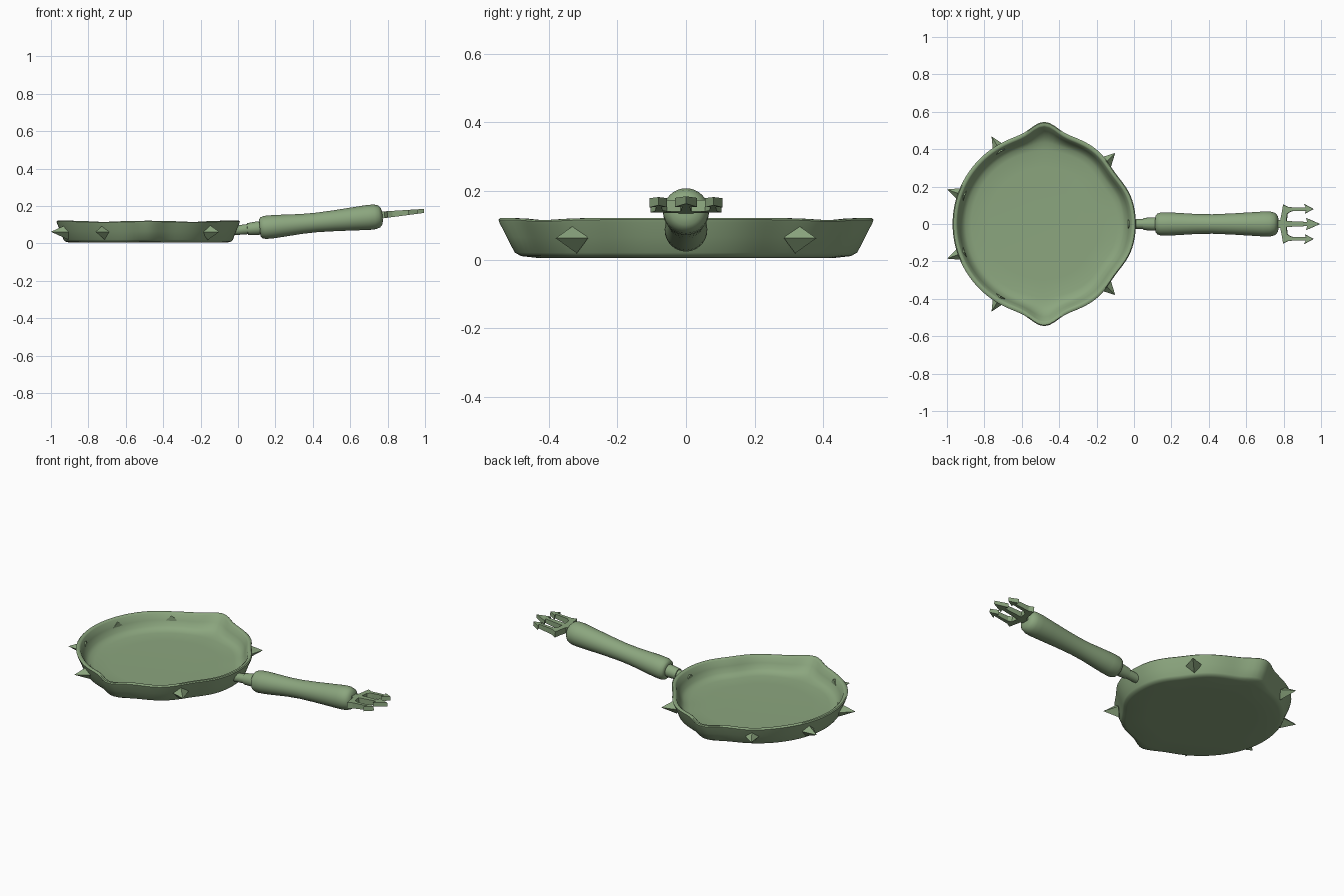
import bpy, bmesh
from math import sin, cos, pi, radians, exp, atan
from mathutils import Vector, Matrix

if "Cube" in bpy.data.objects:
    bpy.data.objects.remove(bpy.data.objects["Cube"])

green = bpy.data.materials.new("sage_green")
green.diffuse_color = (0.26, 0.38, 0.21, 1)
green.use_nodes = True
green.node_tree.nodes["Principled BSDF"].inputs["Base Color"].default_value = green.diffuse_color
PAN_X = -0.48


def finish(name, bm, smooth=None):
    bmesh.ops.recalc_face_normals(bm, faces=bm.faces)
    mesh = bpy.data.meshes.new(name)
    bm.to_mesh(mesh)
    bm.free()
    mesh.materials.append(green)
    ob = bpy.data.objects.new(name, mesh)
    bpy.context.collection.objects.link(ob)
    if smooth:
        bpy.ops.object.select_all(action='DESELECT')
        ob.select_set(True)
        bpy.context.view_layer.objects.active = ob
        bpy.ops.object.shade_smooth_by_angle(angle=radians(smooth))
    return ob


def skin(bm, rings):
    """Bridge successive closed rings and cap both ends."""
    loops = [[bm.verts.new(p) for p in ring] for ring in rings]
    n = len(loops[0])
    for a, b in zip(loops, loops[1:]):
        for i in range(n):
            bm.faces.new((a[i], a[(i + 1) % n], b[(i + 1) % n], b[i]))
    bm.faces.new(loops[0])
    bm.faces.new(loops[-1])


# pan body: revolved wall with two pouring lips, slightly narrowed near the handle
def pan_point(r, z, lip, t):
    a = abs((t + pi) % (2 * pi) - pi)
    off = (a - pi / 2) / radians(9.5)
    bump = exp(-off * off) * lip
    narrow = -0.022 * exp(-((a - radians(36)) / radians(14)) ** 2)
    wave = -0.006 * exp(-((abs(a - pi / 2) - radians(30)) / radians(14)) ** 2)
    r += bump + narrow * r / 0.49
    return (PAN_X + r * cos(t), r * sin(t), z + wave * (z / 0.12) ** 2)


wall = [(0.30, 0.004, 0), (0.425, 0.005, 0.01), (0.445, 0.010, 0.035), (0.453, 0.020, 0.046),
        (0.470, 0.065, 0.052), (0.488, 0.108, 0.056), (0.490, 0.116, 0.056), (0.485, 0.121, 0.056),
        (0.472, 0.121, 0.056), (0.465, 0.115, 0.055), (0.452, 0.080, 0.045), (0.438, 0.050, 0.03),
        (0.420, 0.035, 0.015), (0.390, 0.028, 0), (0.30, 0.026, 0)]
N = 120
bm = bmesh.new()
skin(bm, [[pan_point(r, z, lip, 2 * pi * i / N) for i in range(N)] for r, z, lip in wall])
finish("pan_body", bm, 45)

# pyramid studs round the wall, mirrored front to back
for k, (deg, tip) in enumerate([(45, 0.537), (121, 0.547), (160.4, 0.552)]):
    for side, label in ((1, "back"), (-1, "front")):
        t = radians(deg * side)
        out, along = Vector((cos(t), sin(t), 0)), Vector((-sin(t), cos(t), 0))
        base = Vector((PAN_X, 0, 0.062)) + out * 0.45
        bm = bmesh.new()
        ring = [bm.verts.new(base + v) for v in (along * 0.046, Vector((0, 0, 0.044)),
                                                 along * -0.046, Vector((0, 0, -0.044)))]
        apex = bm.verts.new(Vector((PAN_X, 0, 0.062)) + out * tip)
        for i in range(4):
            bm.faces.new((ring[i], ring[(i + 1) % 4], apex))
        bm.faces.new(ring)
        finish(f"stud_{label}_{k + 1}", bm)

# handle parts share one rising axis
TILT = Matrix.Translation((0, 0, 0.071)) @ Matrix.Rotation(-atan(0.097), 4, 'Y')


def lathe(name, profile, n, smooth):
    bm = bmesh.new()
    skin(bm, [[TILT @ Vector((x, r * cos(2 * pi * i / n), r * sin(2 * pi * i / n)))
               for i in range(n)] for x, r in profile])
    finish(name, bm, smooth)


lathe("handle_ferrule", [(-0.03, 0.025), (0.05, 0.027), (0.051, 0.032), (0.10, 0.036),
                         (0.13, 0.036)], 20, 30)
lathe("handle_grip", [(0.116, 0.030), (0.118, 0.046), (0.126, 0.056), (0.145, 0.062),
                      (0.19, 0.062), (0.26, 0.058), (0.34, 0.053), (0.42, 0.052),
                      (0.52, 0.056), (0.62, 0.062), (0.70, 0.067), (0.735, 0.066),
                      (0.758, 0.059), (0.771, 0.045), (0.776, 0.025)], 32, 50)

# trident end: half outline mirrored across the axis, then extruded
half = [(0.76, 0.018), (0.788, 0.022), (0.795, 0.055), (0.803, 0.104), (0.830, 0.090),
        (0.925, 0.087), (0.915, 0.107), (0.965, 0.080), (0.920, 0.056), (0.925, 0.071),
        (0.845, 0.068), (0.825, 0.055), (0.820, 0.016), (0.932, 0.011), (0.926, 0.032)]
outline = half + [(1.0, 0)] + [(x, -y) for x, y in reversed(half)]
bm = bmesh.new()
levels = [[TILT @ Vector((x, y, s * (0.019 - 0.035 * (x - 0.76)) + 0.006)) for x, y in outline]
          for s in (-1, 1)]
skin(bm, levels)
finish("trident_end", bm)
